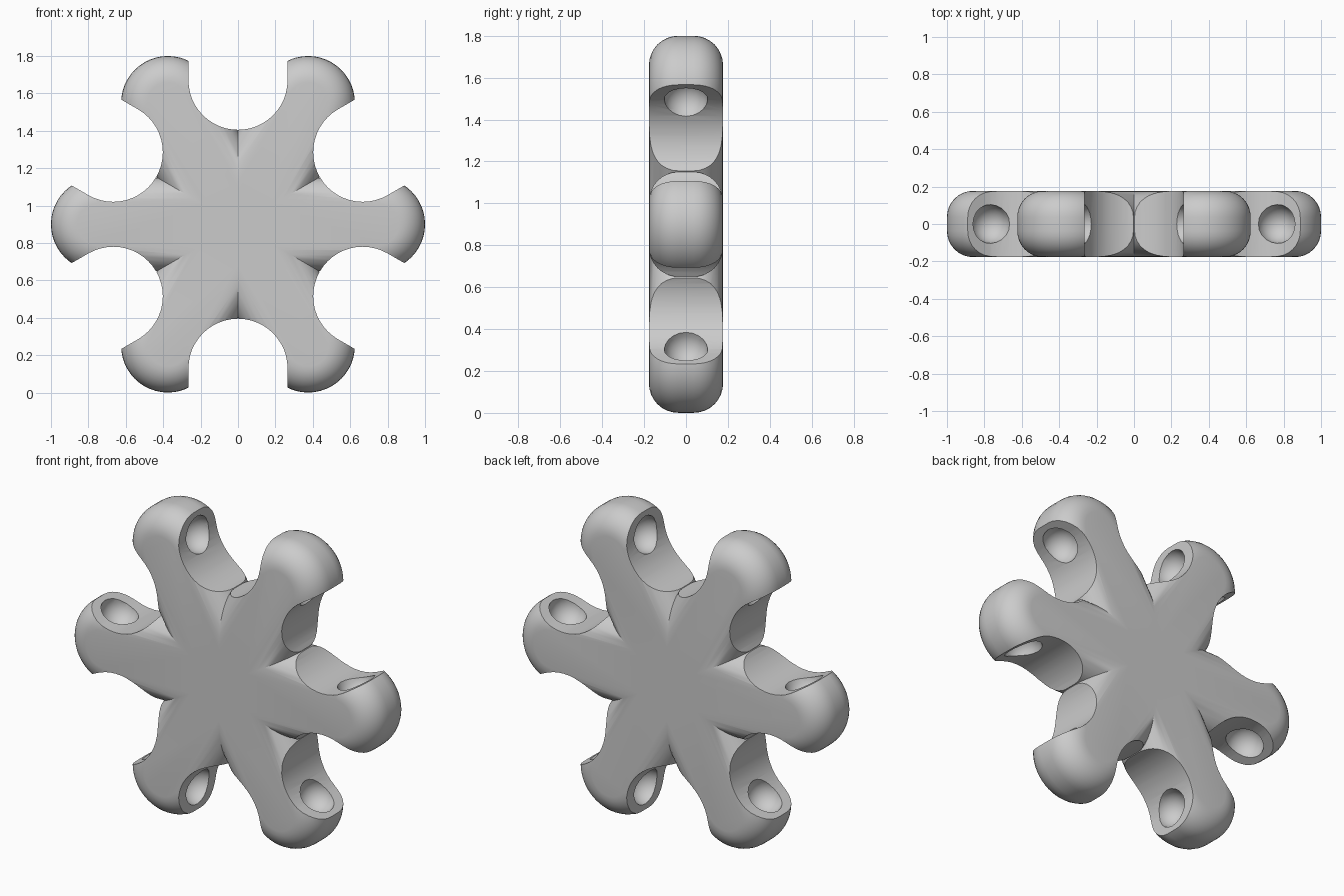
import bpy, bmesh
from math import pi, sin, cos, radians
from mathutils import Matrix, Vector

if "Cube" in bpy.data.objects:
    bpy.data.objects.remove(bpy.data.objects["Cube"])

CENTRE_Z = 0.9


def loft(name, rings):
    """Closed solid from a stack of equal-length rings of points."""
    bm = bmesh.new()
    vs = [[bm.verts.new(p) for p in ring] for ring in rings]
    n = len(vs[0])
    for a, b in zip(vs, vs[1:]):
        for i in range(n):
            bm.faces.new((a[i], a[(i + 1) % n], b[(i + 1) % n], b[i]))
    bm.faces.new(vs[0])
    bm.faces.new(vs[-1])
    bmesh.ops.recalc_face_normals(bm, faces=bm.faces)
    return to_object(name, bm)


def to_object(name, bm):
    me = bpy.data.meshes.new(name)
    bm.to_mesh(me)
    bm.free()
    ob = bpy.data.objects.new(name, me)
    bpy.context.collection.objects.link(ob)
    return ob


def stadium(x0, x1, r, y, seg=24):
    """Slot-shaped outline in the xz plane at depth y."""
    pts = []
    for cx, start in ((x1, -pi / 2), (x0, pi / 2)):
        for i in range(seg + 1):
            a = start + pi * i / seg
            pts.append((cx + r * cos(a), y, r * sin(a)))
    return pts


def turn(ob, degrees):
    ob.data.transform(Matrix.Rotation(radians(degrees), 4, 'Y'))
    return ob


def combine(target, other, operation):
    mod = target.modifiers.new(operation.title(), 'BOOLEAN')
    mod.operation, mod.object, mod.solver = operation, other, 'EXACT'
    other.hide_render = True
    bpy.context.view_layer.objects.active = target
    bpy.ops.object.modifier_apply(modifier=mod.name)
    bpy.data.objects.remove(other, do_unlink=True)


# Round-edged bars crossing at the centre, one per pair of opposite arms
def bar(name):
    half, edge, steps = 0.177, 0.14, 8
    profile = []
    for i in range(steps + 1):
        a = pi / 2 * i / steps
        profile.append((0.25 - edge + edge * cos(a), half - edge + edge * sin(a)))
    section = [(r, -y) for r, y in reversed(profile)] + profile
    return loft(name, [stadium(-0.75, 0.75, r, y) for r, y in section])


body = bar("six_armed_connector")
for k in (1, 2):
    combine(body, turn(bar("crossing_bar"), 60 * k), 'UNION')

# Round-bottomed notches between the arms
for k in range(6):
    notch = loft("notch_cutter", [stadium(0.77, 1.4, 0.265, y) for y in (-0.3, 0.3)])
    combine(body, turn(notch, 30 + 60 * k), 'DIFFERENCE')

# Small sockets sunk into both walls of every notch
bm = bmesh.new()
for k in range(6):
    for side in (-1, 1):
        place = Matrix.Rotation(radians(60 * k), 4, 'Y') @ Matrix.Translation((0.765, 0, 0.15 * side))
        bmesh.ops.create_uvsphere(bm, u_segments=20, v_segments=12, radius=0.105, matrix=place)
combine(body, to_object("socket_cutters", bm), 'DIFFERENCE')

# Stand on the floor and smooth the rounded surfaces
body.data.transform(Matrix.Translation((0, 0, CENTRE_Z)))
body.select_set(True)
bpy.context.view_layer.objects.active = body
bpy.ops.object.shade_smooth_by_angle(angle=radians(30))
